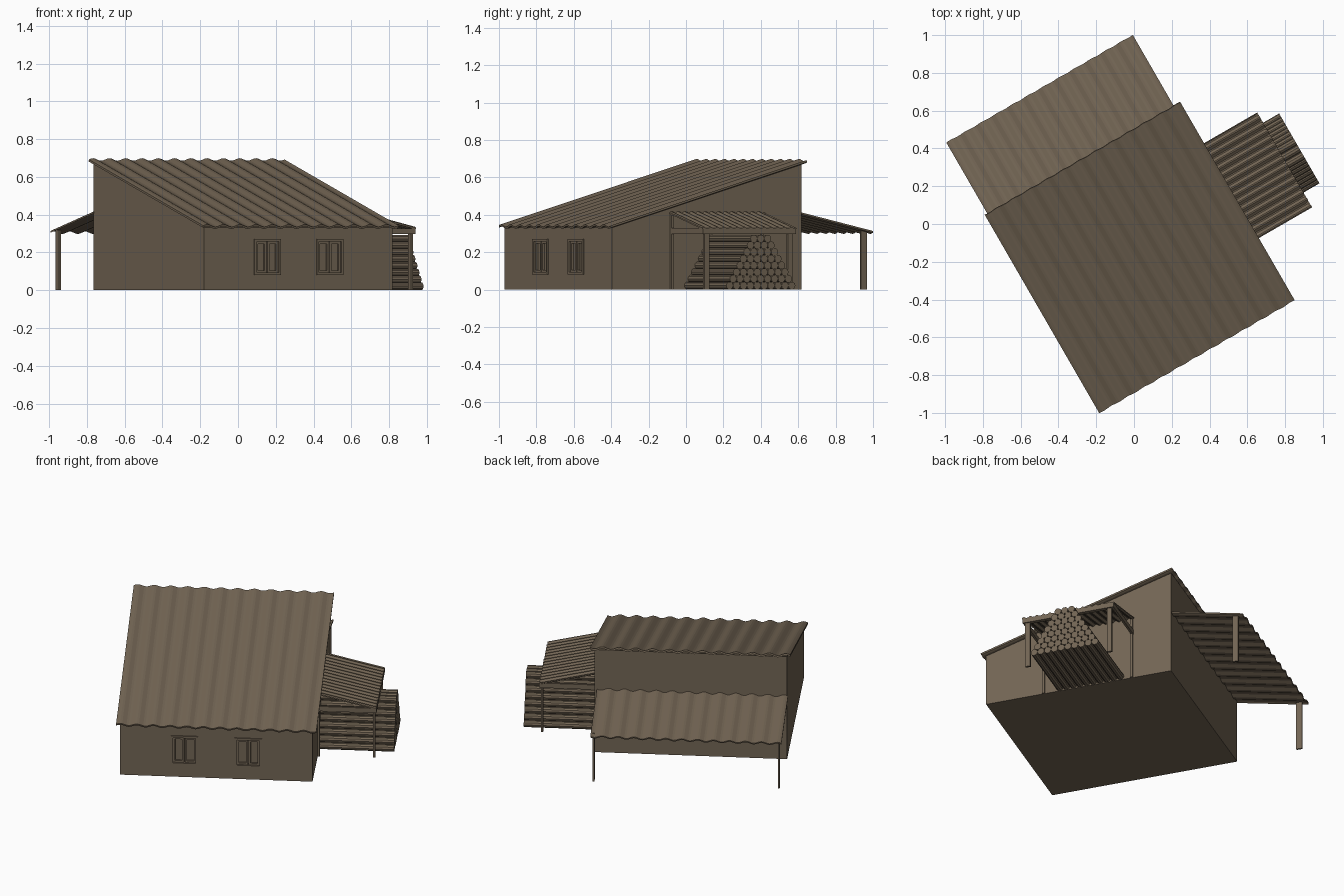
import bpy, bmesh, math
from mathutils import Matrix, Vector

if "Cube" in bpy.data.objects:
    bpy.data.objects.remove(bpy.data.objects["Cube"])

ROT = Matrix.Rotation(math.radians(30), 4, 'Z')   # house stands turned 30 degrees

wood = bpy.data.materials.new("weathered_brown")
wood.diffuse_color = (0.17, 0.13, 0.088, 1)
wood.use_nodes = True
wood.node_tree.nodes["Principled BSDF"].inputs["Base Color"].default_value = wood.diffuse_color


def finish(name, bm):
    bmesh.ops.recalc_face_normals(bm, faces=bm.faces)
    bm.transform(ROT)
    me = bpy.data.meshes.new(name)
    bm.to_mesh(me)
    bm.free()
    me.materials.append(wood)
    ob = bpy.data.objects.new(name, me)
    bpy.context.collection.objects.link(ob)
    return ob


def add_box(bm, x0, x1, y0, y1, z0, z1):
    m = Matrix.Translation(((x0 + x1) / 2, (y0 + y1) / 2, (z0 + z1) / 2))
    m = m @ Matrix.Diagonal((x1 - x0, y1 - y0, z1 - z0, 1))
    bmesh.ops.create_cube(bm, size=1, matrix=m)


def boxes(name, *dims):
    bm = bmesh.new()
    for d in dims:
        add_box(bm, *d)
    return finish(name, bm)


def sheet(name, start, across, run, waves, amp, thick, seg=8):
    """Corrugated sheet: waves along 'across', extruded along 'run'."""
    start, across, run = Vector(start), Vector(across), Vector(run)
    n = across.cross(run).normalized()
    if n.z < 0:
        n = -n
    bm = bmesh.new()
    rings = []
    count = waves * seg
    for i in range(count + 1):
        t = i / count
        p = start + across * t + n * (amp * math.sin(2 * math.pi * waves * t))
        low = p - n * thick
        rings.append([bm.verts.new(q) for q in (p, p + run, low + run, low)])
    for a, b in zip(rings, rings[1:]):
        for k in range(4):
            j = (k + 1) % 4
            bm.faces.new((a[k], a[j], b[j], b[k]))
    bm.faces.new(rings[0])
    bm.faces.new(rings[-1])
    return finish(name, bm)


# House body: side profile with sloping top, extruded across
X0, X1, Y0, Y1 = -0.64, 0.51, -0.75, 0.42
bm = bmesh.new()
face = bm.faces.new([bm.verts.new((X0, y, z)) for y, z in
                     ((Y0, 0), (Y1, 0), (Y1, 0.672), (Y0, 0.332))])
new = bmesh.ops.extrude_face_region(bm, geom=[face])['geom']
bmesh.ops.translate(bm, vec=(X1 - X0, 0, 0),
                    verts=[v for v in new if isinstance(v, bmesh.types.BMVert)])
house = finish("house_walls", bm)

# Windows: recess, outer frame, two sashes
for i, x in enumerate((-0.335, 0.046)):
    w, z0, z1, f = 0.162, 0.08, 0.27, 0.013
    cutter = boxes(f"window_cutter_{i}", (x + f, x + w - f, Y0 - 0.05, Y0 + 0.02, z0 + f, z1 - f))
    cutter.hide_render = True
    cutter.hide_viewport = True
    cut = house.modifiers.new("window_recess", 'BOOLEAN')
    cut.operation, cut.object, cut.solver = 'DIFFERENCE', cutter, 'EXACT'
    ya, yb = Y0 - 0.007, Y0 + 0.005
    boxes(f"window_frame_{i}",
          (x, x + f, ya, yb, z0, z1), (x + w - f, x + w, ya, yb, z0, z1),
          (x + f, x + w - f, ya, yb, z0, z0 + f), (x + f, x + w - f, ya, yb, z1 - f, z1))
    mid, parts = x + w / 2, []
    for a, b in ((x + f, mid - 0.002), (mid + 0.002, x + w - f)):
        s, c, d, e = 0.012, Y0 + 0.003, Y0 + 0.015, z0 + f
        h = z1 - f
        parts += [(a, a + s, c, d, e, h), (b - s, b, c, d, e, h),
                  (a + s, b - s, c, d, e, e + s), (a + s, b - s, c, d, h - s, h)]
    boxes(f"window_sashes_{i}", *parts)

# Main roof
sheet("main_roof", (-0.66, -0.775, 0.342), (1.195, 0, 0), (0, 1.21, 0.35), 12, 0.007, 0.011)

# Back porch roof and its two posts
sheet("porch_roof", (-0.645, 0.415, 0.415), (1.14, 0, 0), (0, 0.455, -0.102), 12, 0.007, 0.009)
for i, x in enumerate((-0.632, 0.474)):
    boxes(f"porch_post_{i}", (x, x + 0.011, 0.80, 0.836, 0, 0.318))

# Side lean-to: corrugated roof, beams and posts
sheet("shed_roof", (0.505, -0.395, 0.414), (0, 0.58, 0), (0.355, 0, -0.084), 14, 0.006, 0.008, 6)
boxes("shed_beams",
      (0.835, 0.86, -0.392, 0.182, 0.297, 0.328),
      (0.505, 0.835, -0.392, -0.378, 0.297, 0.328),
      (0.505, 0.835, 0.168, 0.182, 0.297, 0.328))
for i, y in enumerate((-0.378, 0.138)):
    boxes(f"shed_outer_post_{i}", (0.838, 0.852, y, y + 0.03, 0, 0.30))
for i, y in enumerate((-0.392, 0.164)):
    boxes(f"shed_wall_post_{i}", (0.508, 0.522, y, y + 0.016, 0, 0.40))

# Firewood: logs stacked in a tapering hexagonal pile
d, length = 0.0427, 0.455
bm = bmesh.new()
for row in range(8):
    n = 10 - row
    for k in range(n):
        pos = (0.958 - length / 2, -0.091 + (k - (n - 1) / 2) * d,
               d / 2 + row * d * 0.84)
        bmesh.ops.create_cone(bm, cap_ends=True, segments=10, radius1=d / 2, radius2=d / 2,
                              depth=length,
                              matrix=Matrix.Translation(pos) @ Matrix.Rotation(math.pi / 2, 4, 'Y'))
finish("log_pile", bm)
